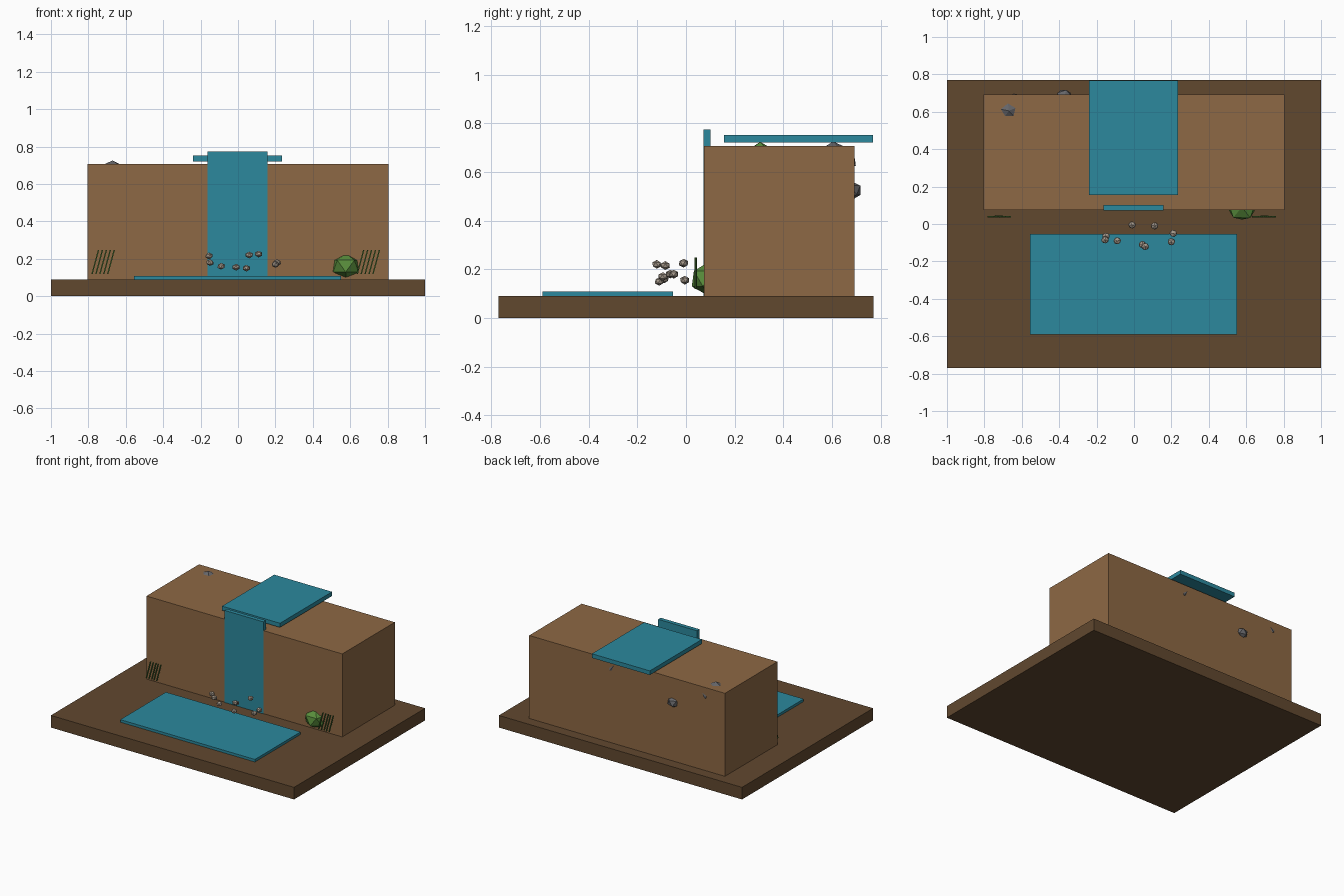
import bpy, bmesh, random
from mathutils import Vector, Matrix

if "Cube" in bpy.data.objects:
    bpy.data.objects.remove(bpy.data.objects["Cube"])

random.seed(4)


def material(name, rgb):
    m = bpy.data.materials.new(name)
    m.diffuse_color = (*rgb, 1)
    m.use_nodes = True
    m.node_tree.nodes["Principled BSDF"].inputs["Base Color"].default_value = m.diffuse_color
    return m


SOIL = material("soil", (0.12, 0.065, 0.028))
CLIFF = material("cliff", (0.27, 0.14, 0.058))
WATER = material("water", (0.025, 0.25, 0.34))
LEAF = material("leaf", (0.10, 0.27, 0.045))
GRASS = material("grass", (0.06, 0.16, 0.03))
STONE = material("stone", (0.13, 0.13, 0.14))
PEBBLE = material("pebble", (0.38, 0.32, 0.26))


def finish(name, bm, mat):
    me = bpy.data.meshes.new(name)
    bm.to_mesh(me)
    bm.free()
    me.materials.append(mat)
    ob = bpy.data.objects.new(name, me)
    bpy.context.collection.objects.link(ob)
    return ob


def box(name, lo, hi, mat):
    lo, hi = Vector(lo), Vector(hi)
    bm = bmesh.new()
    bmesh.ops.create_cube(bm, size=1)
    bmesh.ops.scale(bm, vec=hi - lo, verts=bm.verts)
    bmesh.ops.translate(bm, vec=(lo + hi) / 2, verts=bm.verts)
    return finish(name, bm, mat)


def lump(name, centre, radii, mat, rough=0.1, turn=0.0):
    """Low-poly faceted ball with irregular vertices."""
    bm = bmesh.new()
    bmesh.ops.create_icosphere(bm, subdivisions=1, radius=1)
    for v in bm.verts:
        v.co *= 1 + random.uniform(-rough, rough)
    bmesh.ops.rotate(bm, matrix=Matrix.Rotation(turn, 3, 'Z'), verts=bm.verts)
    bmesh.ops.scale(bm, vec=radii, verts=bm.verts)
    bmesh.ops.translate(bm, vec=centre, verts=bm.verts)
    return finish(name, bm, mat)


# Ground, cliff and the three sheets of water
box("ground", (-1, -0.77, 0), (1, 0.77, 0.09), SOIL)
box("cliff", (-0.805, 0.075, 0.088), (0.805, 0.692, 0.707), CLIFF)
box("pool", (-0.555, -0.59, 0.088), (0.552, -0.054, 0.109), WATER)
box("waterfall", (-0.162, 0.071, 0.088), (0.158, 0.101, 0.774), WATER)
box("river", (-0.24, 0.156, 0.721), (0.236, 0.768, 0.752), WATER)

# Bushes: one at the cliff foot, one poking out under the river
lump("front_bush", (0.577, 0.09, 0.16), (0.083, 0.075, 0.07), LEAF, 0.06, 0.3)
lump("top_bush", (0.03, 0.305, 0.653), (0.08, 0.08, 0.068), LEAF, 0.05, 0.5)

# Rocks embedded in the cliff
lump("top_rock", (-0.67, 0.605, 0.667), (0.075, 0.07, 0.06), STONE, 0.06, 0.4)
for i, (x, y, z, r) in enumerate([(-0.375, 0.675, 0.525, 0.05),
                                  (-0.64, 0.655, 0.645, 0.048),
                                  (0.13, 0.655, 0.645, 0.048)]):
    lump(f"back_rock_{i + 1}", (x, y, z), (r, r, r * 0.85), STONE, 0.06, i)

# Spray pebbles around the foot of the waterfall
pebbles = [(-.155, -.085, .215), (-.15, -.065, .18), (-.09, -.09, .16),
           (-.01, -.005, .155), (.045, -.11, .15), (.06, -.12, .22),
           (.11, -.01, .225), (.2, -.095, .17), (.21, -.05, .18)]
for i, p in enumerate(pebbles):
    lump(f"pebble_{i + 1}", p, (0.022, 0.021, 0.018), PEBBLE, 0.03, i * 0.7)


# Leaning grass blades in two tufts
def tuft(name, x0):
    bm = bmesh.new()
    for i in range(5):
        x = x0 + i * 0.021
        blade = bmesh.ops.create_cube(bm, size=1)["verts"]
        bmesh.ops.scale(bm, vec=(0.007, 0.008, 0.13), verts=blade)
        for v in blade:
            v.co.x += 0.27 * v.co.z
        bmesh.ops.translate(bm, vec=(x, 0.038 + 0.002 * (i % 3), 0.183), verts=blade)
    finish(name, bm, GRASS)


tuft("left_grass", -0.763)
tuft("right_grass", 0.655)
